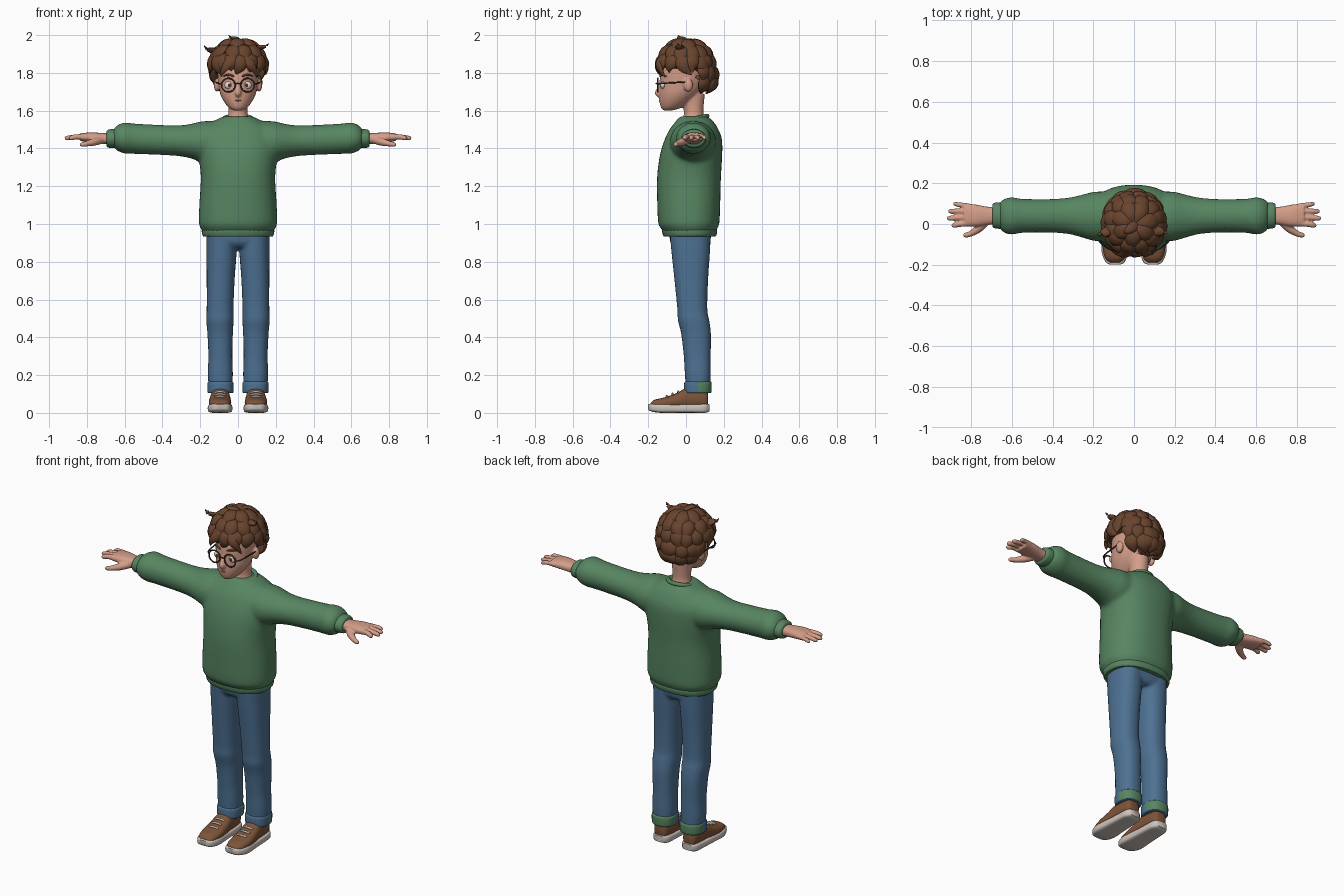
import bpy, bmesh, math, random
from mathutils import Vector, Matrix

random.seed(7)
cube = bpy.data.objects.get("Cube")
if cube:
    bpy.data.objects.remove(cube, do_unlink=True)


def material(name, r, g, b):
    m = bpy.data.materials.new(name)
    m.use_nodes = True
    m.diffuse_color = (r, g, b, 1)
    bsdf = next(n for n in m.node_tree.nodes if n.type == 'BSDF_PRINCIPLED')
    bsdf.inputs["Base Color"].default_value = (r, g, b, 1)
    bsdf.inputs["Roughness"].default_value = .8
    return m


GREEN = material("sweater green", .095, .235, .12)
DENIM = material("denim blue", .075, .165, .29)
SKIN = material("skin", .66, .34, .25)
HAIR = material("hair brown", .14, .058, .027)
LEATHER = material("shoe brown", .21, .088, .04)
SOLE = material("sole off white", .6, .54, .5)
RIM = material("frame dark brown", .07, .035, .025)
WHITE = material("eye white", .72, .7, .68)
LIP = material("lip", .33, .12, .09)


def resample(rows, k):
    """Smooth curve through rows of numbers."""
    out, last = [], len(rows) - 1
    for i in range(last):
        quad = list(zip(rows[max(i - 1, 0)], rows[i], rows[i + 1], rows[min(i + 2, last)]))
        for j in range(k):
            t = j / k
            out.append([.5 * (2 * b + (c - a) * t + (2 * a - 5 * b + 4 * c - d) * t * t
                              + (3 * b - a - 3 * c + d) * t ** 3) for a, b, c, d in quad])
    return out + [list(rows[-1])]


def skin_rings(bm, rings):
    rings = [[bm.verts.new(p) for p in ring] for ring in rings]
    for a, b in zip(rings, rings[1:]):
        for i in range(len(a)):
            j = (i + 1) % len(a)
            bm.faces.new((a[i], a[j], b[j], b[i]))
    bm.faces.new(rings[0])
    bm.faces.new(rings[-1])


def loft(bm, axis, rows, p=2.0, n=28, k=4):
    """Rows are (position, low, high, low, high) of rounded sections along an axis."""
    rings = []
    for pos, u0, u1, v0, v1 in resample(rows, k):
        ring = []
        for i in range(n):
            c, s = math.cos(math.tau * i / n), math.sin(math.tau * i / n)
            u = (u0 + u1) / 2 + (u1 - u0) / 2 * math.copysign(abs(c) ** (2 / p), c)
            v = (v0 + v1) / 2 + (v1 - v0) / 2 * math.copysign(abs(s) ** (2 / p), s)
            ring.append({'x': (pos, u, v), 'y': (u, pos, v), 'z': (u, v, pos)}[axis])
        rings.append(ring)
    skin_rings(bm, rings)


def tube(bm, rows, flat=1.0, hub=None, n=10, k=3):
    """Rows are (x, y, z, radius); flat squashes it towards the hub."""
    rows = resample(rows, k)
    pts = [Vector(r[:3]) for r in rows]
    rings = []
    for i, p in enumerate(pts):
        t = (pts[min(i + 1, len(pts) - 1)] - pts[max(i - 1, 0)]).normalized()
        up = p - hub if hub else Vector((0, 0, 1))
        side = t.cross(up).normalized()
        up = side.cross(t)
        rings.append([p + rows[i][3] * (side * math.cos(a) + up * math.sin(a) * flat)
                      for a in (math.tau * j / n for j in range(n))])
    skin_rings(bm, rings)


def hoop(bm, centre, u, v, r):
    c, u, v = Vector(centre), Vector(u), Vector(v)
    angles = [math.tau * i / 32 for i in range(33)]
    tube(bm, [(*(c + u * math.cos(a) + v * math.sin(a)), r) for a in angles], hub=c, k=1)


def ball(bm, centre, radii):
    bmesh.ops.create_uvsphere(bm, u_segments=20, v_segments=12, radius=1,
                              matrix=Matrix.Translation(centre) @ Matrix.Diagonal((*radii, 1)))


def finish(name, bm, *mats, voxel=0, passes=6, rule=None):
    bmesh.ops.recalc_face_normals(bm, faces=bm.faces)
    for f in bm.faces:
        f.smooth = True
        if rule:
            f.material_index = int(rule(f.calc_center_median()))
    me = bpy.data.meshes.new(name)
    bm.to_mesh(me)
    bm.free()
    for m in mats:
        me.materials.append(m)
    me.set_sharp_from_angle(angle=math.radians(50))
    ob = bpy.data.objects.new(name, me)
    bpy.context.collection.objects.link(ob)
    if voxel:
        mod = ob.modifiers.new("blend", 'REMESH')
        mod.mode, mod.voxel_size, mod.use_smooth_shade = 'VOXEL', voxel, True
        mod = ob.modifiers.new("soften", 'SMOOTH')
        mod.factor, mod.iterations = .5, passes
    return ob


def flip(bm):
    bmesh.ops.scale(bm, vec=(-1, 1, 1), verts=bm.verts)


def single(name, build, *mats, **opts):
    bm = bmesh.new()
    build(bm)
    return finish(name, bm, *mats, **opts)


def pair(name, build, *mats, **opts):
    single("left_" + name, build, *mats, **opts)
    single("right_" + name, lambda bm: (build(bm), flip(bm)), *mats, **opts)


def sym(rows):
    return [(z, -w, w, y0, y1) for z, w, y0, y1 in rows]


# Sweater: torso and sleeves blended together
def sweater(bm):
    for _ in range(2):
        loft(bm, 'x', [(.05, -.08, .15, 1.32, 1.545), (.18, -.085, .16, 1.325, 1.545),
                       (.25, -.068, .145, 1.347, 1.53), (.32, -.05, .13, 1.36, 1.522),
                       (.42, -.042, .122, 1.366, 1.525), (.55, -.044, .124, 1.371, 1.532),
                       (.6, -.053, .132, 1.373, 1.538), (.64, -.042, .122, 1.388, 1.522),
                       (.66, -.02, .105, 1.41, 1.5)])
        flip(bm)
    loft(bm, 'z', sym([(.945, .183, -.115, .155), (.97, .192, -.127, .162), (1, .207, -.146, .176),
                       (1.1, .205, -.152, .181), (1.25, .197, -.153, .185), (1.37, .21, -.137, .192),
                       (1.45, .215, -.112, .19), (1.5, .19, -.087, .172), (1.54, .135, -.057, .147),
                       (1.57, .078, -.032, .115)]), p=2.3, n=40)


single("sweater", sweater, GREEN, voxel=.011)
single("sweater_hem", lambda bm: loft(bm, 'z', sym([
    (.935, .184, -.118, .157), (.945, .19, -.123, .162), (.965, .192, -.127, .165),
    (.975, .187, -.12, .158)]), p=2.3, n=40), GREEN)
single("collar", lambda bm: hoop(bm, (0, .04, 1.556), (.074, 0, 0), (0, .072, .016), .012), GREEN)
pair("sleeve_cuff", lambda bm: loft(bm, 'x', [
    (.645, -.02, .1, 1.405, 1.5), (.655, -.024, .106, 1.402, 1.503),
    (.685, -.02, .104, 1.404, 1.5), (.695, -.012, .096, 1.41, 1.492)]), GREEN)


# Trousers: two legs and a hip section
def trousers(bm):
    for _ in range(2):
        loft(bm, 'z', [(.12, .032, .153, 0, .127), (.2, .027, .16, -.006, .131), (.3, .03, .157, -.012, .131),
                       (.42, .027, .162, -.026, .132), (.49, .023, .168, -.043, .123),
                       (.55, .024, .166, -.046, .113), (.7, .018, .166, -.061, .117),
                       (.85, .007, .167, -.077, .127), (.96, .002, .167, -.087, .132)], p=2.3)
        flip(bm)
    loft(bm, 'z', sym([(.875, .15, -.06, .11), (.91, .167, -.085, .13), (1, .167, -.088, .132)]), p=2.5)


single("trousers", trousers, DENIM, voxel=.009, passes=4)
pair("trouser_cuff", lambda bm: loft(bm, 'z', [
    (.105, .029, .156, -.004, .13), (.112, .024, .161, -.01, .135), (.155, .023, .162, -.01, .136),
    (.165, .028, .157, -.005, .131)], p=2.3), DENIM, GREEN, rule=lambda c: c.y > .06 and c.z > .108)

# Shoes
pair("shoe", lambda bm: loft(bm, 'y', [
    (-.188, .065, .12, .03, .052), (-.165, .045, .142, .02, .07), (-.11, .036, .154, .02, .083),
    (-.05, .038, .152, .02, .105), (0, .042, .146, .02, .13), (.06, .045, .143, .02, .132),
    (.105, .055, .135, .02, .125), (.117, .07, .12, .03, .1)], p=2.4), LEATHER)
pair("shoe_sole", lambda bm: loft(bm, 'y', [
    (-.2, .07, .115, .02, .045), (-.185, .045, .14, .008, .048), (-.13, .03, .16, 0, .05),
    (-.04, .035, .155, 0, .047), (.05, .039, .15, 0, .047), (.1, .045, .144, 0, .049),
    (.124, .065, .125, .008, .045)], p=4), SOLE)


def laces(bm):
    for i in range(3):
        y, z = -.098 + .03 * i, .083 + .012 * i
        tube(bm, [(.064, y, z, .005), (.095, y - .004, z + .006, .006), (.126, y, z, .005)])


pair("shoe_laces", laces, SOLE)


# Hands
def hand(bm):
    loft(bm, 'x', [(.66, .002, .08, 1.42, 1.48), (.72, -.005, .085, 1.425, 1.482),
                   (.78, -.013, .096, 1.433, 1.485), (.835, -.012, .1, 1.439, 1.48)], p=2.4)
    for i, tip in enumerate((.895, .918, .912, .888)):
        y, r = .003 + .029 * i, .0145 - .0008 * i
        tube(bm, [(.81, y, 1.462, r), (.86, y - .004 + .003 * i, 1.461, r),
                  (tip - .012, y - .01 + .006 * i, 1.455, r * .9),
                  (tip, y - .011 + .0065 * i, 1.453, r * .45)])
    tube(bm, [(.72, .02, 1.447, .022), (.76, -.02, 1.435, .021), (.8, -.047, 1.425, .015),
              (.828, -.055, 1.42, .012), (.838, -.056, 1.419, .006)])


pair("hand", hand, SKIN, voxel=.005, passes=3)


# Head, neck, nose and ears
def head(bm):
    loft(bm, 'z', sym([(1.602, .026, -.12, -.07), (1.617, .05, -.133, -.02), (1.65, .076, -.141, .03),
                       (1.69, .095, -.143, .07), (1.735, .103, -.141, .1), (1.8, .109, -.136, .118),
                       (1.87, .11, -.12, .12), (1.93, .08, -.08, .09)]))
    loft(bm, 'z', sym([(1.51, .068, -.03, .11), (1.56, .056, -.016, .098), (1.6, .05, -.012, .092),
                       (1.69, .054, -.03, .1)]))
    tube(bm, [(0, -.132, 1.745, .01), (0, -.142, 1.715, .013), (0, -.15, 1.692, .016), (0, -.143, 1.678, .01)],
         hub=Vector((0, 0, 1.7)))
    for s in (-1, 1):
        ball(bm, (s * .112, .012, 1.735), (.016, .025, .035))


single("head", head, SKIN, voxel=.006, passes=3)
pair("eye", lambda bm: ball(bm, (.047, -.122, 1.735), (.025, .013, .02)), WHITE)
pair("iris", lambda bm: ball(bm, (.046, -.132, 1.735), (.009, .005, .01)), RIM)
single("mouth", lambda bm: tube(bm, [(-.022, -.136, 1.655, .001), (0, -.14, 1.653, .004),
                                     (.022, -.136, 1.655, .001)]), LIP)
pair("eyebrow", lambda bm: tube(bm, [(.022, -.137, 1.782, .004), (.05, -.128, 1.79, .006),
                                     (.08, -.103, 1.782, .002)]), HAIR)


# Glasses
def glasses(bm):
    for s in (-1, 1):
        hoop(bm, (s * .051, -.149, 1.735), (.036, 0, 0), (0, 0, .036), .0042)
        tube(bm, [(s * .086, -.148, 1.742, .004), (s * .108, -.12, 1.745, .004), (s * .117, 0, 1.752, .004)])
    tube(bm, [(-.016, -.15, 1.74, .0035), (0, -.158, 1.745, .0035), (.016, -.15, 1.74, .0035)])


single("glasses", glasses, RIM)

# Hair: scalp cap, layered locks and loose tufts
CROWN = Vector((0, 0, 1.83))


def scalp(a, t, f):
    drop = max(0, -math.cos(t))
    return CROWN + Vector((.142 * f * math.sin(t) * math.sin(a),
                           -.142 * f * math.sin(t) * math.cos(a) + .06 * drop, .14 * f * math.cos(t)))


def cap(bm):
    ball(bm, (0, 0, 0), (1, 1, 1))
    for v in bm.verts:
        a, t = math.atan2(v.co.x, -v.co.y), math.acos(max(-1, min(1, v.co.z)))
        low_front = abs(a) < math.radians(108) and v.co.z < -.1
        v.co = scalp(a, t, .55 if low_front else .97)


def locks(bm):
    layers = [(7, 4, 60, 0), (12, 32, 84, 0), (16, 58, 102, 0), (18, 84, 126, 108), (16, 108, 156, 112)]
    for count, top, bottom, clear in layers:
        for i in range(count):
            a = math.tau * (i + .5 + random.uniform(-.2, .2)) / count - math.pi
            if abs(a) < math.radians(clear):
                continue
            swirl, end = random.uniform(-.25, .35), bottom + random.uniform(-7, 6)
            rows = []
            for j, (f, r) in enumerate(((.93, .02), (1.0, .038), (1.03, .04), (1.04, .028), (1.08, .002))):
                t = math.radians(top + (end - top) * j / 4)
                rows.append((*scalp(a + swirl * (j / 4) ** 2, t, f), r))
            tube(bm, rows, flat=.5, hub=CROWN)


def tufts(bm):
    for rows in ([(.02, 0, 1.95, .03), (-.01, -.02, 1.978, .026), (-.035, -.035, 1.985, .015), (-.05, -.04, 2, .002)],
                 [(-.1, -.02, 1.91, .03), (-.14, -.04, 1.92, .024), (-.165, -.05, 1.927, .014), (-.18, -.055, 1.946, .002)],
                 [(.08, -.02, 1.92, .03), (.12, -.035, 1.935, .024), (.145, -.04, 1.94, .014), (.163, -.045, 1.956, .002)],
                 [(-.02, -.12, 1.89, .03), (-.05, -.15, 1.85, .026), (-.08, -.145, 1.81, .015), (-.09, -.13, 1.78, .002)],
                 [(.03, -.12, 1.89, .03), (.065, -.145, 1.85, .026), (.09, -.13, 1.81, .015), (.1, -.11, 1.775, .002)]):
        tube(bm, rows, flat=.55, hub=CROWN)


single("hair_cap", cap, HAIR)
single("hair_locks", locks, HAIR)
single("hair_tufts", tufts, HAIR)
